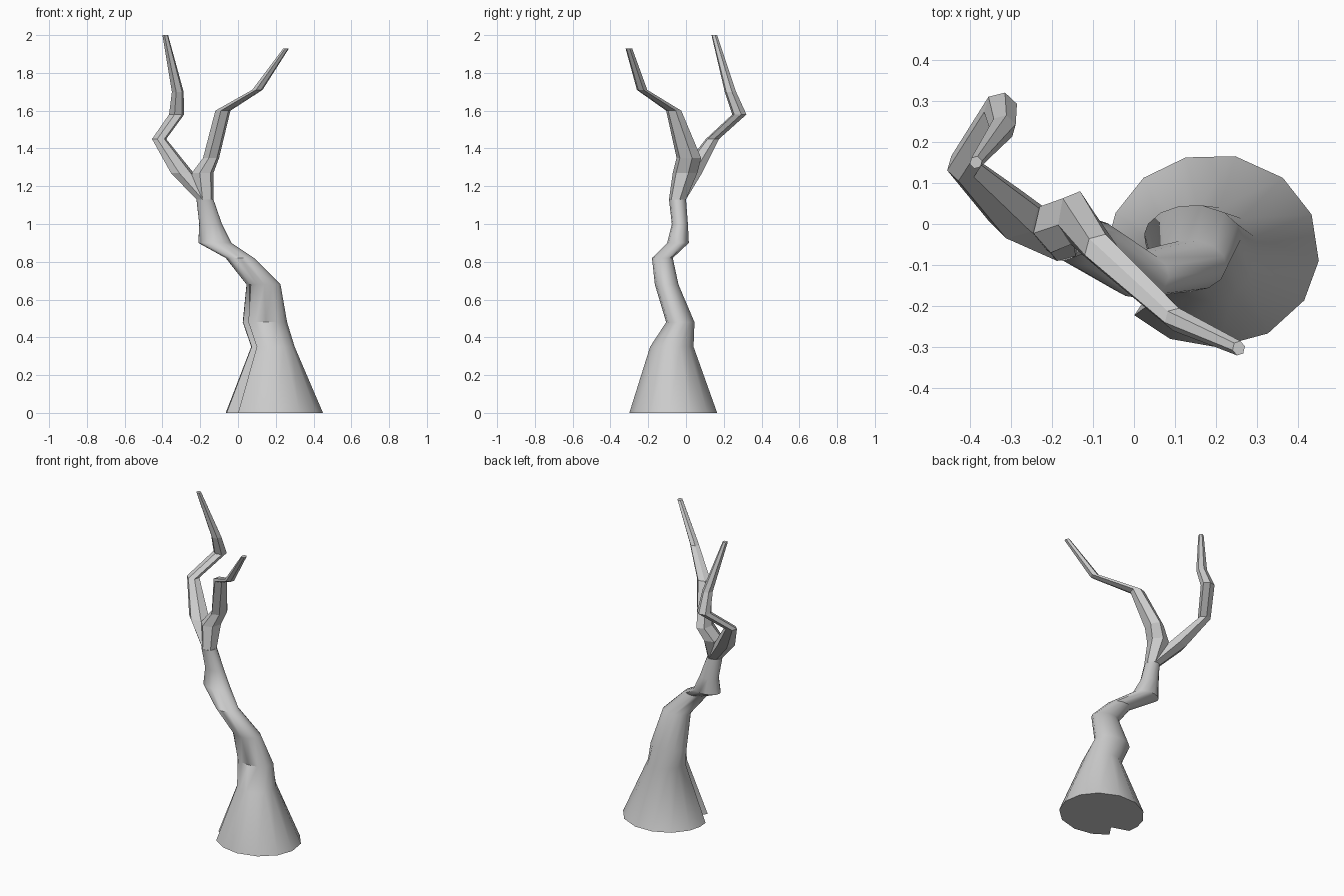
import bpy, bmesh
from math import radians, sin, cos

if "Cube" in bpy.data.objects:
    bpy.data.objects.remove(bpy.data.objects["Cube"])


def ring(z, x0, x1, y0, y1, angles, dents):
    """Horizontal ring of points fitted to the given x and y extents."""
    pts = []
    for i, a in enumerate(angles):
        r = dents.get(i, 1.0)
        pts.append((r * cos(radians(a)), r * sin(radians(a))))
    lo = [min(p[k] for p in pts) for k in (0, 1)]
    hi = [max(p[k] for p in pts) for k in (0, 1)]
    return [(x0 + (x1 - x0) * (p[0] - lo[0]) / (hi[0] - lo[0]),
             y0 + (y1 - y0) * (p[1] - lo[1]) / (hi[1] - lo[1]), z) for p in pts]


def loft(name, rings, smooth):
    bm = bmesh.new()
    loops = [[bm.verts.new(p) for p in r] for r in rings]
    n = len(loops[0])
    for a, b in zip(loops, loops[1:]):
        for i in range(n):
            j = (i + 1) % n
            bm.faces.new((a[i], a[j], b[j], b[i]))
    bm.faces.new(loops[0][::-1])
    bm.faces.new(loops[-1])
    bmesh.ops.recalc_face_normals(bm, faces=bm.faces)
    me = bpy.data.meshes.new(name)
    bm.to_mesh(me)
    bm.free()
    ob = bpy.data.objects.new(name, me)
    bpy.context.collection.objects.link(ob)
    bpy.ops.object.select_all(action='DESELECT')
    ob.select_set(True)
    bpy.context.view_layer.objects.active = ob
    if smooth:
        bpy.ops.object.shade_smooth_by_angle(angle=radians(smooth))
    return ob


# Trunk: flared base with a groove on the front left that fades upward
trunk_angles = [-6, 22, 49, 78, 105, 131, 157, 176, 192, 213, 222, 246, 272, 300 + 1]
trunk_angles.append(329)
trunk = [  # z, x0, x1, y0, y1, groove radius
    (0.00, -0.065, 0.45, -0.30, 0.165, 0.66),
    (0.35, 0.07, 0.30, -0.19, 0.04, 0.78),
    (0.48, 0.025, 0.26, -0.105, 0.045, 0.78),
    (0.68, 0.045, 0.225, -0.165, -0.04, 1),
    (0.82, -0.065, 0.085, -0.18, -0.07, 1),
    (0.90, -0.21, -0.035, -0.10, 0.015, 1),
    (1.00, -0.205, -0.085, -0.075, 0.01, 1),
    (1.13, -0.22, -0.13, -0.09, 0.0, 1),
]
loft("trunk", [ring(*t[:5], trunk_angles, {9: t[5]}) for t in trunk], 45)

# Branches: both grow out of the top trunk ring
branches = {
    "left_branch": [
        (1.13, -0.22, -0.13, -0.09, 0.0),
        (1.27, -0.355, -0.235, -0.035, 0.085),
        (1.45, -0.455, -0.38, 0.105, 0.175),
        (1.58, -0.365, -0.285, 0.245, 0.32),
        (1.70, -0.35, -0.288, 0.205, 0.265),
        (2.00, -0.40, -0.37, 0.135, 0.165),
    ],
    "right_branch": [
        (1.13, -0.22, -0.13, -0.09, 0.0),
        (1.27, -0.245, -0.13, -0.07, 0.06),
        (1.35, -0.185, -0.10, -0.05, 0.08),
        (1.60, -0.12, -0.04, -0.105, -0.025),
        (1.71, 0.075, 0.13, -0.26, -0.205),
        (1.93, 0.24, 0.27, -0.32, -0.285),
    ],
}
hexagon = [15 + 60 * i for i in range(6)]
for name, rows in branches.items():
    loft(name, [ring(*r, hexagon, {}) for r in rows], 0)
